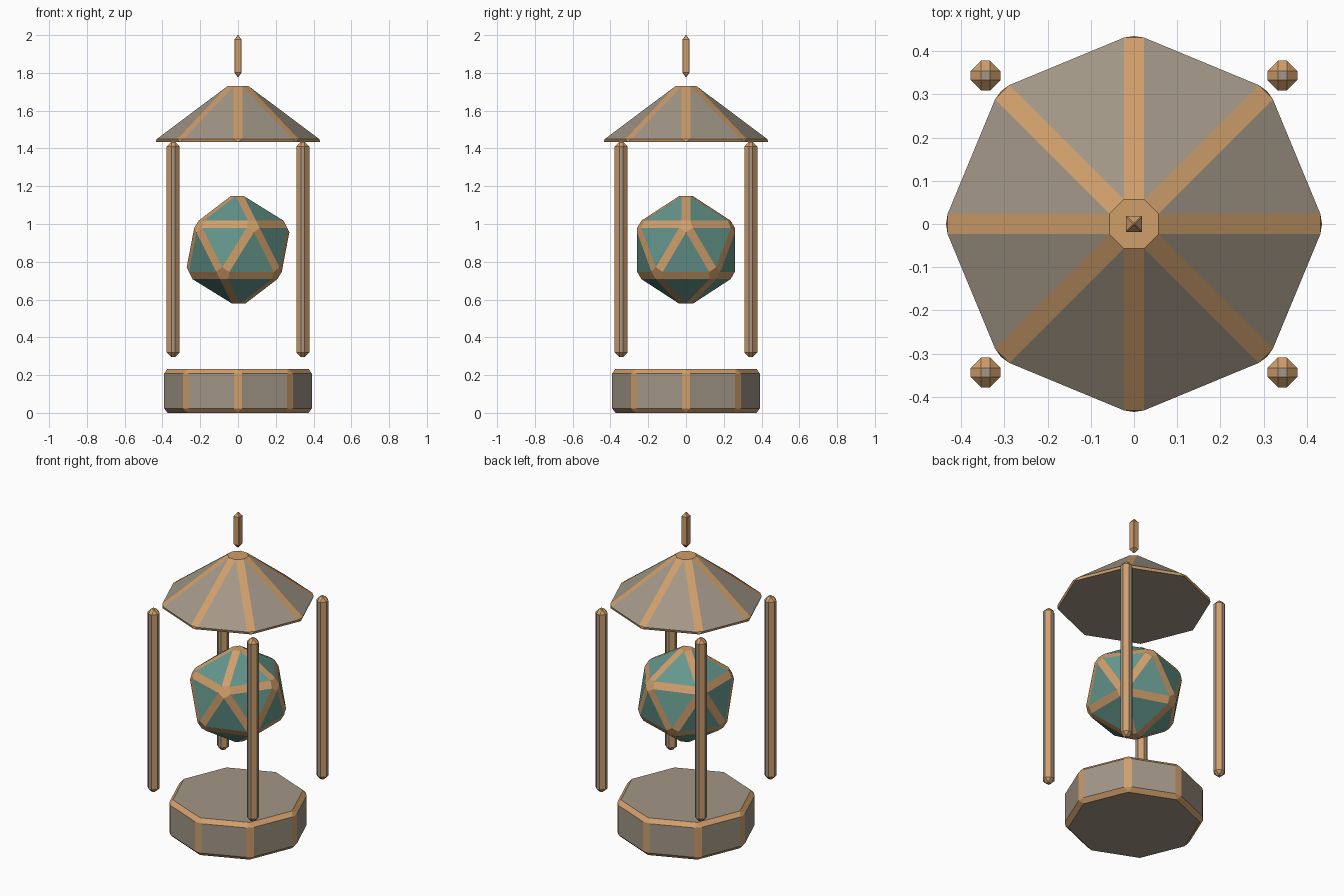
import bpy, bmesh
from mathutils import Matrix

if "Cube" in bpy.data.objects:
    bpy.data.objects.remove(bpy.data.objects["Cube"])


def material(name, rgb):
    m = bpy.data.materials.new(name)
    m.diffuse_color = (*rgb, 1)
    m.use_nodes = True
    m.node_tree.nodes["Principled BSDF"].inputs["Base Color"].default_value = m.diffuse_color
    return m


STONE = material("warm grey stone", (0.36, 0.305, 0.24))
BRONZE = material("bronze trim", (0.63, 0.345, 0.148))
TEAL = material("teal glass", (0.127, 0.305, 0.262))
TRIM = 0.0242  # width of the bronze chamfer along every edge


def finish(bm, name, body, location):
    """Make an object whose every edge is chamfered in bronze."""
    mesh = bpy.data.meshes.new(name)
    bm.normal_update()
    bm.to_mesh(mesh)
    bm.free()
    mesh.materials.append(body)
    mesh.materials.append(BRONZE)
    ob = bpy.data.objects.new(name, mesh)
    ob.location = location
    bpy.context.collection.objects.link(ob)
    bev = ob.modifiers.new("bronze_edges", 'BEVEL')
    bev.offset_type = 'OFFSET'
    bev.width = TRIM
    bev.segments = 1
    bev.limit_method = 'NONE'
    bev.material = 1
    return ob


def prism(name, body, sides, r_bottom, r_top, z0, z1):
    bm = bmesh.new()
    bmesh.ops.create_cone(bm, cap_ends=True, segments=sides,
                          radius1=r_bottom, radius2=r_top, depth=z1 - z0)
    bmesh.ops.remove_doubles(bm, verts=bm.verts, dist=1e-5)
    return finish(bm, name, body, (0, 0, (z0 + z1) / 2))


# Octagonal plinth, pointed roof and diamond-section finial
prism("base", STONE, 8, 0.40, 0.40, 0.005, 0.235).location.z -= 0.005
bpy.data.objects["base"].scale.z = 1.01
prism("roof", STONE, 8, 0.461, 0.0, 1.434, 1.779)
prism("finial", BRONZE, 4, 0.036, 0.036, 1.777, 2.0)
bpy.data.objects["base"].location.z = 0.23 * 1.01 / 2

# Four square posts
for side_y, row in ((-1, "front"), (1, "back")):
    for side_x, col in ((-1, "left"), (1, "right")):
        bm = bmesh.new()
        bmesh.ops.create_cube(bm, size=1,
                              matrix=Matrix.Diagonal((0.069, 0.069, 1.14, 1)))
        finish(bm, f"post_{row}_{col}", STONE,
               (0.343 * side_x, 0.343 * side_y, 0.865))

# Floating faceted lamp
bm = bmesh.new()
bmesh.ops.create_icosphere(bm, subdivisions=1, radius=0.314)
finish(bm, "lamp_crystal", TEAL, (0, 0, 0.863))
